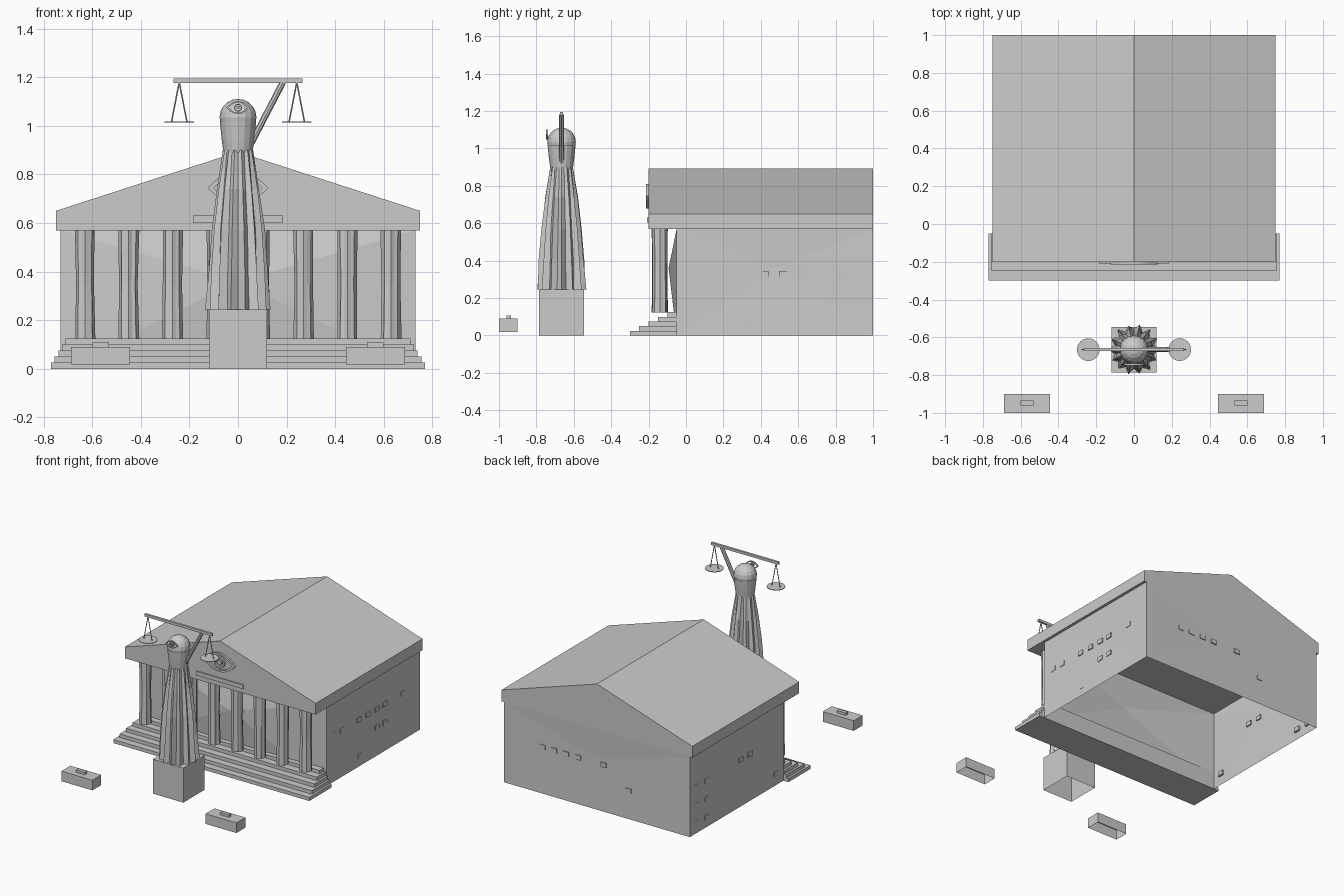
import bpy, bmesh, math, random
from mathutils import Vector

if "Cube" in bpy.data.objects:
    bpy.data.objects.remove(bpy.data.objects["Cube"])

random.seed(4)


def finish(name, bm):
    bmesh.ops.recalc_face_normals(bm, faces=bm.faces)
    me = bpy.data.meshes.new(name)
    bm.to_mesh(me)
    bm.free()
    ob = bpy.data.objects.new(name, me)
    bpy.context.collection.objects.link(ob)
    return ob


def box(name, x, y, z, open_bottom=False):
    bm = bmesh.new()
    bmesh.ops.create_cube(bm, size=1)
    for v in bm.verts:
        v.co = [(a[0] + a[1]) / 2 + c * (a[1] - a[0]) for a, c in zip((x, y, z), v.co)]
    if open_bottom:
        bm.normal_update()
        bmesh.ops.delete(bm, geom=[f for f in bm.faces if f.normal.z < -0.9], context='FACES')
    return finish(name, bm)


def loft(name, rings, center, cap=True):
    """Skin closed rings of (x, y, z) points, offset by center."""
    bm = bmesh.new()
    loops = [[bm.verts.new(Vector(p) + Vector(center)) for p in r] for r in rings]
    n = len(loops[0])
    for a, b in zip(loops, loops[1:]):
        for i in range(n):
            j = (i + 1) % n
            bm.faces.new((a[i], a[j], b[j], b[i]))
    if cap:
        bm.faces.new(loops[0])
        bm.faces.new(loops[-1])
    return finish(name, bm)


def pleated_ring(r, z, n, depth, jitter=0.0):
    pts = []
    for i in range(n):
        a = 2 * math.pi * i / n
        k = r * (1 - (depth if i % 2 else 0) - random.random() * jitter)
        pts.append((k * math.cos(a), k * math.sin(a), z))
    return pts


def rod(name, p, q, r, sides=6):
    p, q = Vector(p), Vector(q)
    bm = bmesh.new()
    bmesh.ops.create_cone(bm, cap_ends=True, segments=sides, radius1=r, radius2=r, depth=(q - p).length)
    ob = finish(name, bm)
    ob.location = (p + q) / 2
    ob.rotation_euler = (q - p).to_track_quat('Z', 'Y').to_euler()
    return ob


def almond(w, h, n=12):
    us = [-1 + 2 * i / n for i in range(n + 1)]
    top = [(w * u, h * (1 - u * u)) for u in us]
    return top + [(x, -z) for x, z in reversed(top[1:-1])]


def oval(r, n=24):
    return [(r * math.cos(2 * math.pi * i / n), r * math.sin(2 * math.pi * i / n)) for i in range(n)]


def band(name, shape, inner, y0, y1, zc):
    """Flat framed outline, shape scaled by inner for the hole, facing -y."""
    s = [(shape, y1, 1), (shape, y0, 1), (shape, y0, inner), (shape, y1, inner), (shape, y1, 1)]
    return loft(name, [[(x * k, y, z * k) for x, z in sh] for sh, y, k in s], (0, 0, zc), cap=False)


def eye(name, w, h, y0, y1, zc):
    band(name + "_frame", almond(w, h), 0.8, y0, y1, zc)
    band(name + "_iris", oval(h * 0.62), 0.72, y0, y1, zc)
    loft(name + "_pupil", [[(x, y, z) for x, z in oval(h * 0.25)] for y in (y0, y1)], (0, 0, zc))


# Building walls: hollow shell, faces gently dented, front bulging outward
bm = bmesh.new()
bmesh.ops.create_cube(bm, size=1)
for v in bm.verts:
    v.co = (v.co.x * 1.46, 0.475 + v.co.y * 1.05, 0.285 + v.co.z * 0.57)
bm.normal_update()
bmesh.ops.delete(bm, geom=[f for f in bm.faces if abs(f.normal.z) > 0.9], context='FACES')
for f in list(bm.faces):
    push = 0.043 if f.normal.y < -0.9 else -0.008
    off = f.normal * push
    for v in bmesh.ops.poke(bm, faces=[f])['verts']:
        v.co += off
        v.co.z = 0.36
finish("walls", bm)

# Gabled roof with pediment
profile = [(-0.75, 0.57), (0.75, 0.57), (0.75, 0.65), (0, 0.893), (-0.75, 0.65)]
loft("roof", [[(x, y, z) for x, z in profile] for y in (-0.2, 1.0)], (0, 0, 0))
eye("pediment_eye", 0.125, 0.066, -0.214, -0.198, 0.745)
box("pediment_plaque", (-0.185, 0.185), (-0.208, -0.198), (0.603, 0.632))

# Front steps
for i in range(5):
    w = 0.77 - 0.015 * i
    box("step", (-w, w), (-0.3 + 0.05 * i, -0.05), (0.025 * i, 0.025 * (i + 1)))

# Fluted, slightly irregular columns
for i in range(8):
    rings = [pleated_ring(r, z, 16, 0.1, 0.12) for r, z in ((0.044, 0.122), (0.041, 0.35), (0.044, 0.572))]
    loft("column", rings, (-0.63 + 0.18 * i, -0.14, 0))

# Small windows scattered on the walls, as (position along wall, height)
right = [(y, 0.33) for y in (0.04, 0.13, 0.32, 0.42, 0.52, 0.61, 0.81)] + [(0.52, 0.2), (0.61, 0.2), (0.33, 0.07)]
left = [(y, z) for y in (0.81, 0.92) for z in (0.33, 0.2, 0.07)] + [(0.42, 0.33), (0.32, 0.33), (0.03, 0.08)]
back = [(x, 0.33) for x in (0.43, 0.34, 0.245, 0.15, -0.05)] + [(-0.245, 0.2)]
for side, spots in ((1, right), (-1, left)):
    for y, z in spots:
        box("side_window", sorted((side * 0.715, side * 0.731)), (y - 0.022, y + 0.022), (z - 0.016, z + 0.016))
for x, z in back:
    box("back_window", (x - 0.022, x + 0.022), (0.985, 1.001), (z - 0.016, z + 0.016))

# Statue: plinth, pleated robe, shoulders and head
CY = -0.665
box("plinth", (-0.12, 0.12), (CY - 0.12, CY + 0.12), (0, 0.245), open_bottom=True)
robe = [(0.137, 0.245, 0.2), (0.127, 0.4, 0.2), (0.113, 0.57, 0.18), (0.09, 0.74, 0.14), (0.063, 0.9, 0.04)]
loft("robe", [pleated_ring(r, z, 28, d, 0.06) for r, z, d in robe], (0, CY, 0))
loft("neck", [pleated_ring(r, z, 16, 0) for r, z in ((0.06, 0.89), (0.068, 0.95), (0.075, 1.02))], (0, CY, 0))
bm = bmesh.new()
bmesh.ops.create_uvsphere(bm, u_segments=16, v_segments=10, radius=0.076)
finish("head", bm).location = (0, CY, 1.035)
eye("head_eye", 0.049, 0.026, -0.748, -0.738, 1.075)

# Raised arm holding the balance
rod("arm", (0.05, CY, 0.92), (0.185, CY, 1.18), 0.013, 8)
box("balance_beam", (-0.265, 0.265), (CY - 0.008, CY + 0.008), (1.177, 1.195))
for s in (-1, 1):
    for d in (-1, 1):
        rod("hanger", (s * 0.242, CY, 1.18), (s * 0.242 + d * 0.032, CY, 1.015), 0.003)
    bm = bmesh.new()
    bmesh.ops.create_cone(bm, cap_ends=True, segments=24, radius1=0.06, radius2=0.06, depth=0.004)
    finish("balance_pan", bm).location = (s * 0.242, CY, 1.015)

# Benches with a small block on top
for s in (-1, 1):
    box("bench", sorted((s * 0.445, s * 0.688)), (-1.0, -0.9), (0.018, 0.09), open_bottom=True)
    box("bench_block", sorted((s * 0.532, s * 0.6)), (-0.96, -0.935), (0.088, 0.108))
